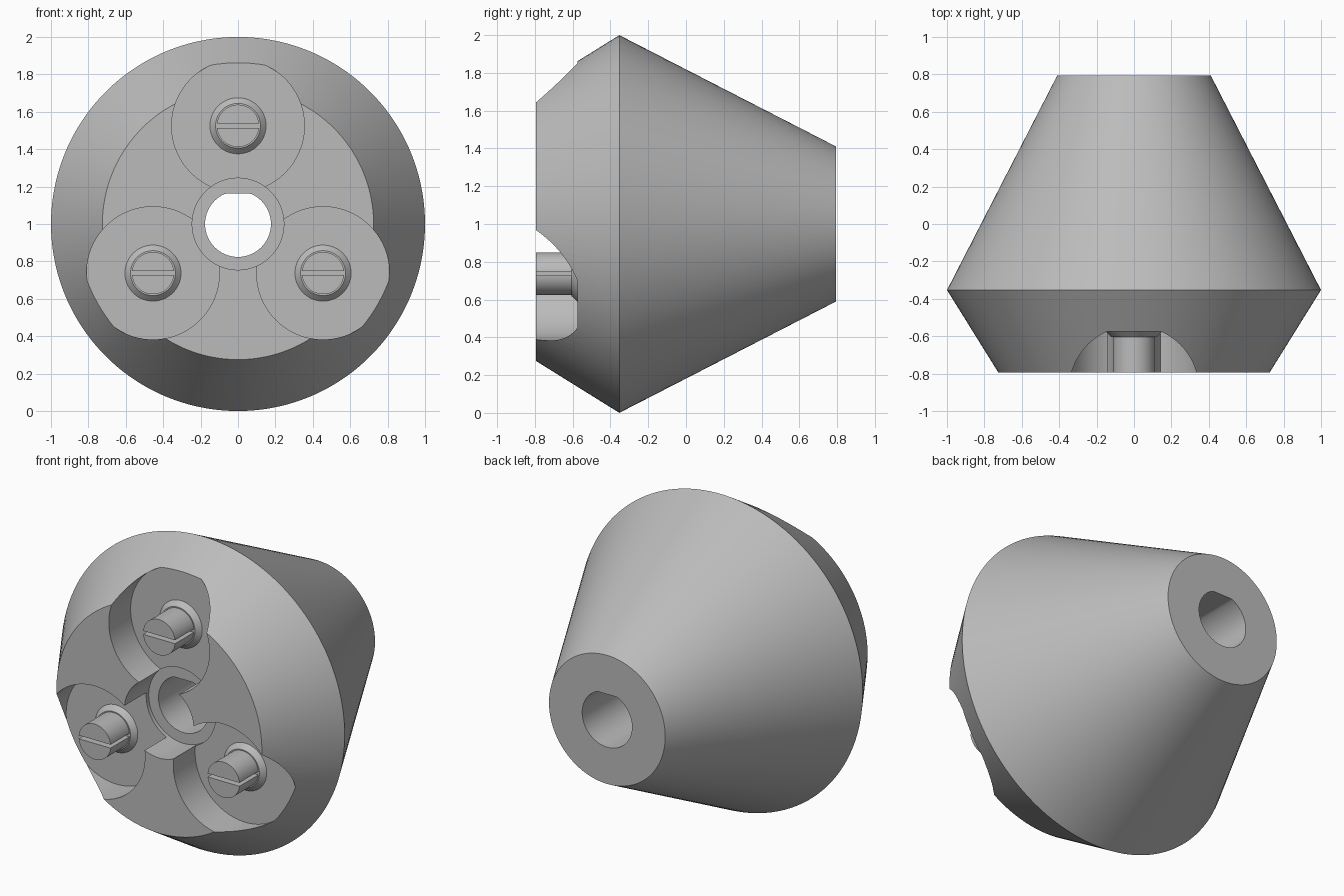
import bpy, bmesh
from math import sin, cos, pi, radians

if "Cube" in bpy.data.objects:
    bpy.data.objects.remove(bpy.data.objects["Cube"], do_unlink=True)

FRONT, BACK = -0.795, 0.795
FLOOR = -0.575          # pocket floor depth
MID = 1.0               # height of the main axis

grey = bpy.data.materials.new("plain grey")
grey.use_nodes = True
grey.diffuse_color = (0.5, 0.5, 0.5, 1)
grey.node_tree.nodes["Principled BSDF"].inputs["Base Color"].default_value = (0.5, 0.5, 0.5, 1)


def finish(name, bm):
    bmesh.ops.recalc_face_normals(bm, faces=bm.faces)
    mesh = bpy.data.meshes.new(name)
    bm.to_mesh(mesh)
    bm.free()
    mesh.materials.append(grey)
    obj = bpy.data.objects.new(name, mesh)
    bpy.context.collection.objects.link(obj)
    return obj


def lathe(name, profile, x=0, z=MID, sides=96, top=None):
    """Solid turned about a y-axis through (x, z); profile is (radius, y)."""
    bm = bmesh.new()
    rings = []
    for r, y in profile:
        ring = []
        for i in range(sides):
            a = 2 * pi * (i + 0.5) / sides
            h = r * sin(a)
            ring.append(bm.verts.new((x + r * cos(a), y, z + (h if top is None else min(h, top)))))
        rings.append(ring)
    for a, b in zip(rings, rings[1:]):
        for i in range(sides):
            j = (i + 1) % sides
            bm.faces.new((a[i], a[j], b[j], b[i]))
    bm.faces.new(rings[0])
    bm.faces.new(rings[-1])
    return finish(name, bm)


def box(name, centre, size):
    bm = bmesh.new()
    bmesh.ops.create_cube(bm, size=1)
    for v in bm.verts:
        v.co = [c + s * p for c, s, p in zip(centre, size, v.co)]
    return finish(name, bm)


def activate(obj):
    bpy.ops.object.select_all(action='DESELECT')
    obj.select_set(True)
    bpy.context.view_layer.objects.active = obj


def cut(obj, cutter):
    cutter.hide_render = True
    activate(obj)
    mod = obj.modifiers.new("cut", 'BOOLEAN')
    mod.operation = 'DIFFERENCE'
    mod.solver = 'EXACT'
    mod.object = cutter
    bpy.ops.object.modifier_apply(modifier=mod.name)
    bpy.data.objects.remove(cutter, do_unlink=True)


def smooth(obj):
    activate(obj)
    bpy.ops.object.shade_smooth_by_angle(angle=radians(25))


# Double-cone body
body = lathe("cone_body", [(0.725, FRONT), (1.0, -0.353), (0.41, BACK)], sides=128)

# Three round pockets, evenly spaced about the axis
spots = [(0.525 * cos(radians(a)), MID + 0.525 * sin(radians(a))) for a in (90, 210, 330)]
for x, z in spots:
    cut(body, lathe("pocket_cutter", [(0.355, -1), (0.355, FLOOR)], x, z))

# Counterbore and flat-topped shaft hole
cut(body, lathe("counterbore_cutter", [(0.245, -1), (0.245, -0.55)]))
cut(body, lathe("shaft_hole_cutter", [(0.176, -1), (0.176, 1)], top=0.162))
smooth(body)

# Slotted pins with sloped collars
for side, (x, z) in zip(("top", "right", "left"), spots):
    pin = lathe(side + "_pin", [(0.15, FLOOR + 0.015), (0.15, FLOOR), (0.12, FLOOR - 0.03),
                                (0.113, FLOOR - 0.03), (0.113, FRONT)], x, z, 64)
    cut(pin, box("slot_cutter", (x, -0.8, z), (0.5, 0.39, 0.022)))
    smooth(pin)
